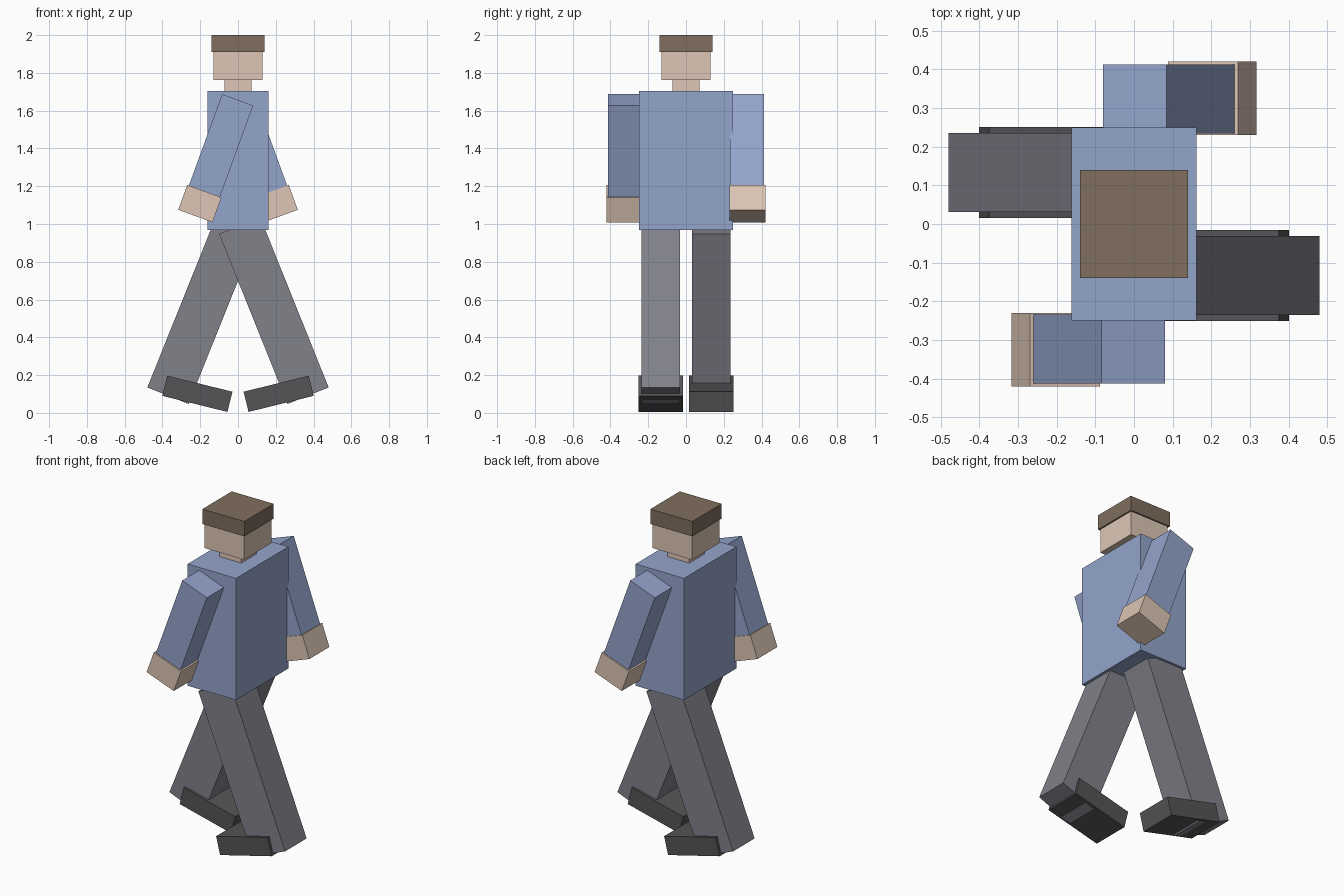
import bpy
from math import radians
from mathutils import Matrix, Vector

cube = bpy.data.objects.get("Cube")
if cube:
    bpy.data.objects.remove(cube, do_unlink=True)


def linear(channel):
    c = channel / 255
    return c / 12.92 if c <= 0.04045 else ((c + 0.055) / 1.055) ** 2.4


def material(name, *rgb):
    mat = bpy.data.materials.new(name)
    mat.use_nodes = True
    colour = (*[linear(c) for c in rgb], 1)
    mat.diffuse_color = colour
    mat.node_tree.nodes["Principled BSDF"].inputs["Base Color"].default_value = colour
    return mat


shirt = material("shirt blue", 148, 165, 204)
skin = material("skin", 221, 198, 181)
hair = material("hair brown", 128, 110, 94)
trousers = material("trouser grey", 129, 129, 138)
leather = material("shoe charcoal", 85, 85, 87)


def box(name, mat, centre, size, tilt=0, turn=0):
    """Box tilted about y, then turned about the model's vertical axis."""
    bpy.ops.mesh.primitive_cube_add(size=1)
    obj = bpy.context.object
    obj.name = name
    obj.data.transform(Matrix.Diagonal((*size, 1)))
    obj.matrix_world = (Matrix.Rotation(radians(turn), 4, "Z")
                        @ Matrix.Translation(Vector(centre))
                        @ Matrix.Rotation(radians(tilt), 4, "Y"))
    obj.data.materials.append(mat)
    return obj


# Head and body
box("torso", shirt, (0, 0, 1.337), (0.324, 0.5, 0.735))
box("neck", skin, (0, 0, 1.735), (0.144, 0.144, 0.07))
box("head", skin, (0, 0, 1.837), (0.262, 0.262, 0.147))
box("hair_cap", hair, (0, 0, 1.955), (0.28, 0.28, 0.09))

# Limbs: the far side is the near side turned half way round
for side, turn in (("right", 0), ("left", 180)):
    box(side + "_arm", shirt, (-0.09, -0.323, 1.415), (0.175, 0.178, 0.516), 20, turn)
    box(side + "_hand", skin, (-0.202, -0.325, 1.108), (0.193, 0.19, 0.14), 20, turn)
    box(side + "_leg", trousers, (0.19, -0.133, 0.541), (0.235, 0.205, 0.97), -21.9, turn)
    box(side + "_shoe", leather, (0.215, -0.133, 0.101), (0.355, 0.236, 0.11), -13.8, turn)
